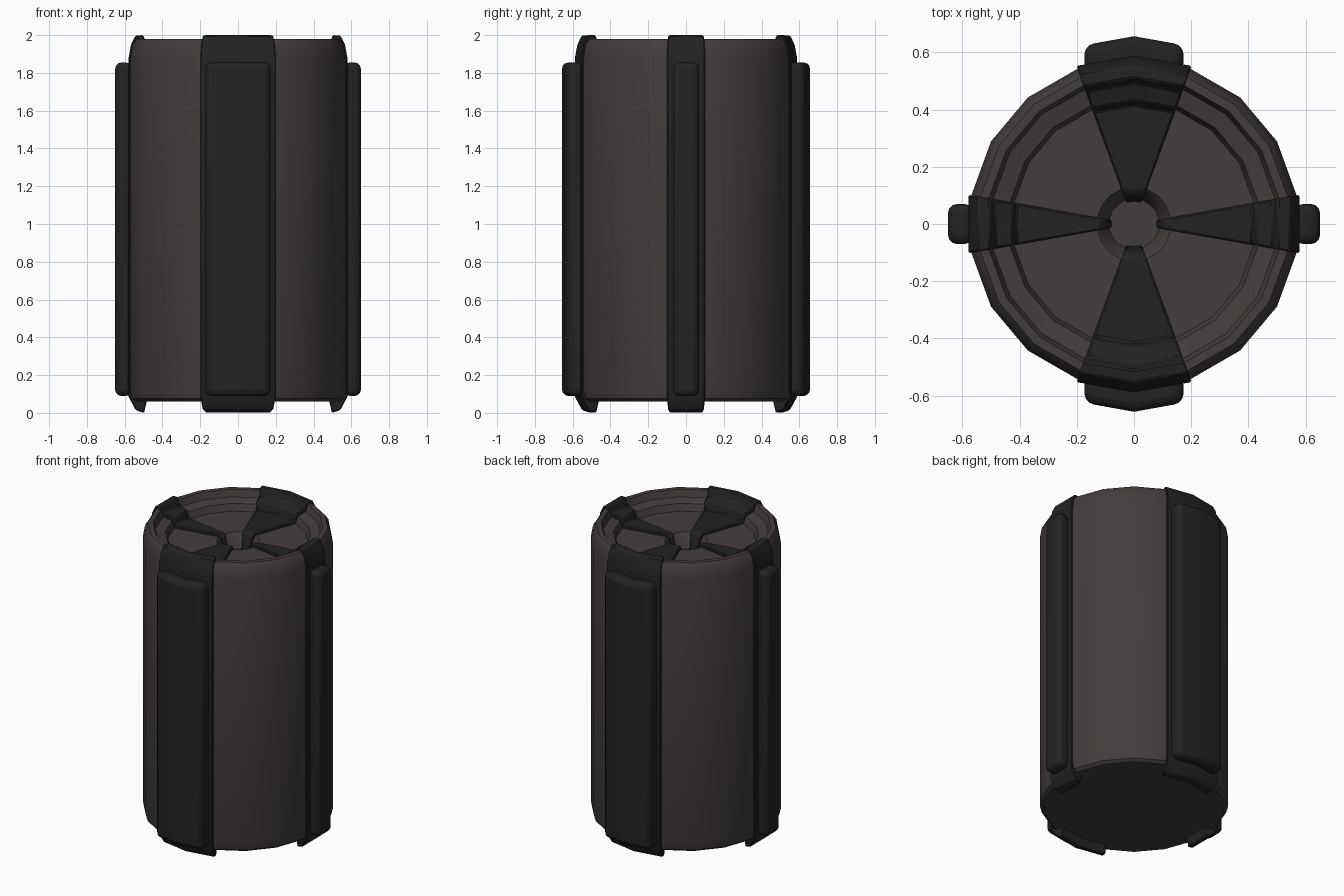
import bpy, bmesh
from math import cos, sin, radians, pi

if "Cube" in bpy.data.objects:
    bpy.data.objects.remove(bpy.data.objects["Cube"])


def material(name, col):
    m = bpy.data.materials.new(name)
    m.diffuse_color = (*col, 1)
    m.use_nodes = True
    m.node_tree.nodes["Principled BSDF"].inputs["Base Color"].default_value = m.diffuse_color
    return m


BODY = material("warm_grey", (0.055, 0.047, 0.045))
TRIM = material("near_black", (0.016, 0.016, 0.016))


def finish(bm, name, mat, bevel=0.0, segments=1):
    bmesh.ops.recalc_face_normals(bm, faces=bm.faces)
    me = bpy.data.meshes.new(name)
    bm.to_mesh(me)
    bm.free()
    me.materials.append(mat)
    ob = bpy.data.objects.new(name, me)
    bpy.context.collection.objects.link(ob)
    bpy.ops.object.select_all(action='DESELECT')
    ob.select_set(True)
    bpy.context.view_layer.objects.active = ob
    if bevel:
        b = ob.modifiers.new("bevel", 'BEVEL')
        b.width, b.segments, b.limit_method = bevel, segments, 'ANGLE'
        b.angle_limit = radians(35)
    bpy.ops.object.shade_smooth_by_angle(angle=radians(32))
    return ob


def revolve(name, profile, mat, angles, full=False, bevel=0.0):
    """Sweep an (r, z) profile through the angles; partial sweeps get end caps."""
    bm = bmesh.new()
    rings = [[bm.verts.new((r * cos(a), r * sin(a), z)) for r, z in profile]
             for a in map(radians, angles)]
    n = len(profile)
    count = len(rings) if full else len(rings) - 1
    for i in range(count):
        a, b = rings[i], rings[(i + 1) % len(rings)]
        for j in range(n - 1 if full else n):
            k = (j + 1) % n
            bm.faces.new((a[j], b[j], b[k], a[k]))
    if full:
        bm.faces.new([r[0] for r in rings])
        bm.faces.new([r[-1] for r in rings])
    else:
        bm.faces.new(rings[0])
        bm.faces.new(rings[-1])
    return finish(bm, name, mat, bevel)


def pad(name, outline, angle):
    """Upright cushion: plan outline (radial, sideways) turned to the angle."""
    bm = bmesh.new()
    a = radians(angle)
    vs = [bm.verts.new((u * cos(a) - v * sin(a), u * sin(a) + v * cos(a), 0.09))
          for u, v in outline]
    f = bm.faces.new(vs)
    ext = bmesh.ops.extrude_face_region(bm, geom=[f])
    bmesh.ops.translate(bm, vec=(0, 0, 1.765),
                        verts=[g for g in ext['geom'] if isinstance(g, bmesh.types.BMVert)])
    return finish(bm, name, TRIM, 0.032, 3)


# 18-sided drum with stepped, recessed lid and a central well
drum = [(0.545, 0.06), (0.565, 0.075), (0.577, 0.12), (0.577, 1.88), (0.565, 1.95),
        (0.545, 1.98), (0.515, 1.98), (0.5, 1.935), (0.44, 1.92), (0.425, 1.875),
        (0.13, 1.875), (0.118, 1.86), (0.088, 1.78)]
revolve("drum_body", drum, BODY, [10 + 20 * i for i in range(18)], full=True)

# four straps wrapping from foot, up the side, over the rim and into the well
strap = [(0.505, 0.0), (0.55, 0.015), (0.588, 0.085), (0.588, 1.88), (0.575, 1.95),
         (0.552, 1.997), (0.51, 2.0), (0.492, 1.955), (0.432, 1.94), (0.417, 1.893),
         (0.12, 1.893), (0.1, 1.875), (0.078, 1.775),
         (0.12, 1.77), (0.4, 1.80), (0.49, 1.80), (0.49, 0.065)]
SIDES = [("right", 0, False), ("back", 90, True), ("left", 180, False), ("front", 270, True)]
for side, ang, wide in SIDES:
    spread = (-20, 0, 20) if wide else (-10, 10)
    revolve(side + "_strap", strap, TRIM, [ang + s for s in spread], bevel=0.006)
    # raised cushion on each strap, folded along the middle on the wide ones
    if wide:
        plan = [(0.53, -0.173), (0.625, -0.173), (0.656, 0), (0.625, 0.173), (0.53, 0.173)]
    else:
        plan = [(0.56, -0.07), (0.65, -0.07), (0.65, 0.07), (0.56, 0.07)]
    pad(side + "_pad", plan, ang)
